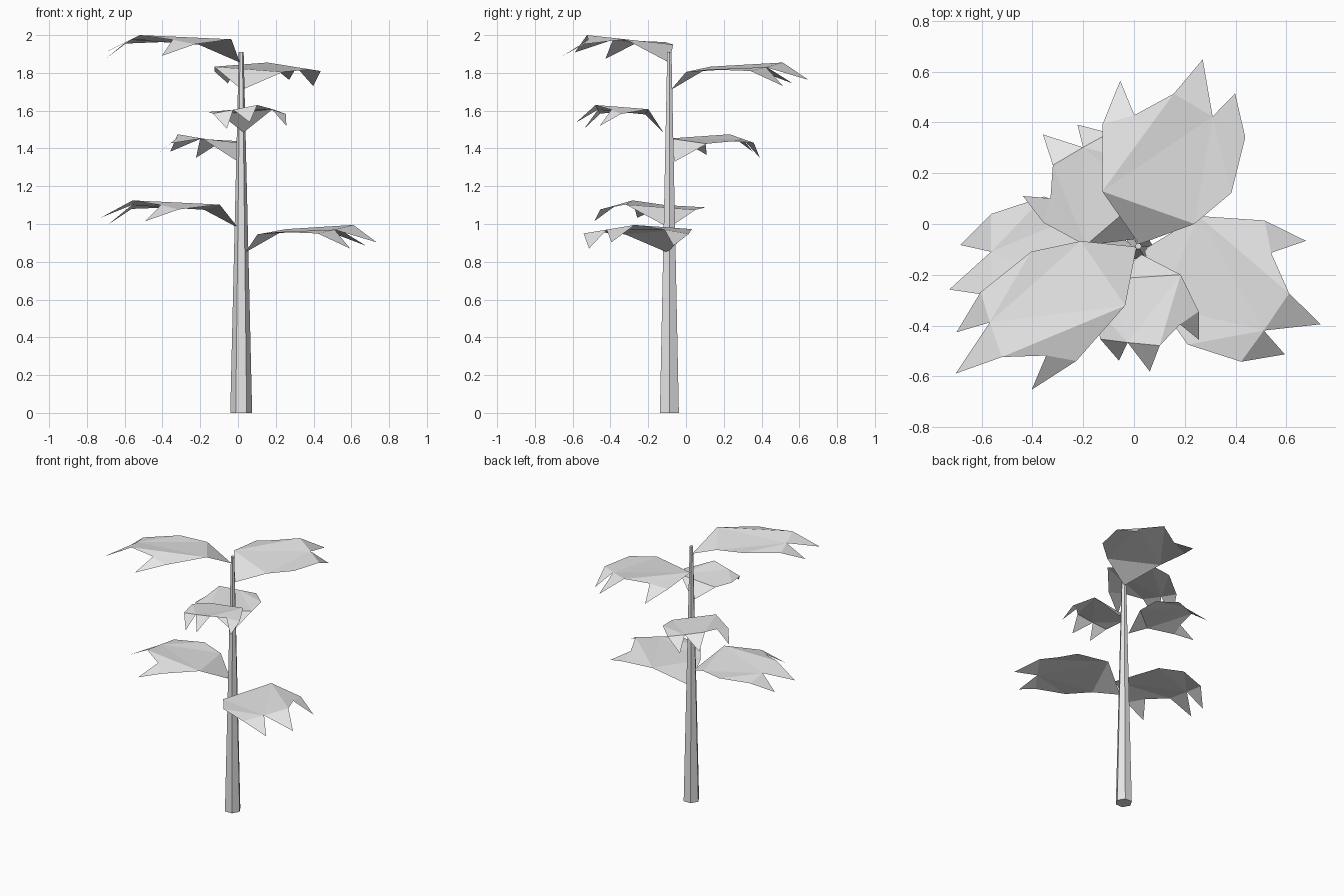
import bpy
import bmesh
from math import radians, cos, sin
from mathutils import Matrix, Vector

cube = bpy.data.objects.get("Cube")
if cube:
    bpy.data.objects.remove(cube, do_unlink=True)

# One plain material for the whole plant
grey = bpy.data.materials.new("plain grey")
grey.use_nodes = True
colour = (0.8, 0.8, 0.8, 1)
grey.diffuse_color = colour
grey.node_tree.nodes["Principled BSDF"].inputs["Base Color"].default_value = colour


def finish(name, bm):
    mesh = bpy.data.meshes.new(name)
    bm.to_mesh(mesh)
    bm.free()
    mesh.materials.append(grey)
    obj = bpy.data.objects.new(name, mesh)
    bpy.context.collection.objects.link(obj)
    return obj


# Trunk: tapered six-sided post
def build_trunk(height=1.91, low=0.058, high=0.013, sides=6):
    bm = bmesh.new()
    bmesh.ops.create_cone(bm, cap_ends=True, segments=sides, radius1=low,
                          radius2=high, depth=height,
                          matrix=Matrix.Translation((0, 0, height / 2)))
    bmesh.ops.rotate(bm, verts=bm.verts, matrix=Matrix.Rotation(radians(30), 3, "Z"))
    xs = [v.co.x for v in bm.verts]
    if max(xs) < low * 0.95:
        bmesh.ops.rotate(bm, verts=bm.verts, matrix=Matrix.Rotation(radians(30), 3, "Z"))
    bmesh.ops.translate(bm, verts=bm.verts, vec=(0.017, -0.088, 0))
    finish("trunk", bm)


# Leaf outline: along the leaf, across to its left, height above the stalk
LEAF = {
    "stalk": (0, 0, 0),
    "shoulder_l": (0.15, 0.205, 0.123), "shoulder_r": (0.147, -0.18, 0.095),
    "side_l": (0.4, 0.29, 0.097), "side_r": (0.31, -0.278, 0.108),
    "tip_l": (0.585, 0.28, 0.035), "inner_l": (0.475, 0.183, 0.12),
    "notch_l": (0.605, 0.064, 0.145), "tip_mid": (0.77, 0, 0.053),
    "notch_r": (0.57, -0.11, 0.12), "tip_r": (0.685, -0.164, 0.02),
    "inner_r": (0.535, -0.258, 0.1),
}
FOLDS = [
    "stalk shoulder_r shoulder_l", "shoulder_l shoulder_r notch_r",
    "shoulder_r side_r notch_r", "side_r inner_r notch_r",
    "inner_r tip_r notch_r", "shoulder_l notch_r notch_l",
    "notch_r tip_mid notch_l", "shoulder_l notch_l inner_l",
    "shoulder_l inner_l side_l", "inner_l tip_l side_l",
]


def build_leaf(name, root, yaw, length, width):
    bm = bmesh.new()
    c, s = cos(radians(yaw)), sin(radians(yaw))
    points = {}
    for key, (u, v, h) in LEAF.items():
        u, v = u * length, v * width
        points[key] = bm.verts.new(Vector(root) + Vector((u * c - v * s, u * s + v * c, h)))
    for fold in FOLDS:
        bm.faces.new([points[key] for key in fold.split()])
    finish(name, bm)


build_trunk()
build_leaf("leaf_lowest", (0.04, -0.1, 0.85), -23, 0.98, 1)
build_leaf("leaf_low", (0, -0.09, 0.98), 193, 0.97, 0.98)
build_leaf("leaf_middle_back", (0, -0.06, 1.33), 131, 0.71, 0.78)
build_leaf("leaf_middle_front", (0.03, -0.12, 1.485), -86, 0.6, 0.72)
build_leaf("leaf_high", (0.02, -0.08, 1.71), 71, 1, 1)
build_leaf("leaf_top", (0.01, -0.09, 1.855), 215, 1.13, 0.8)
